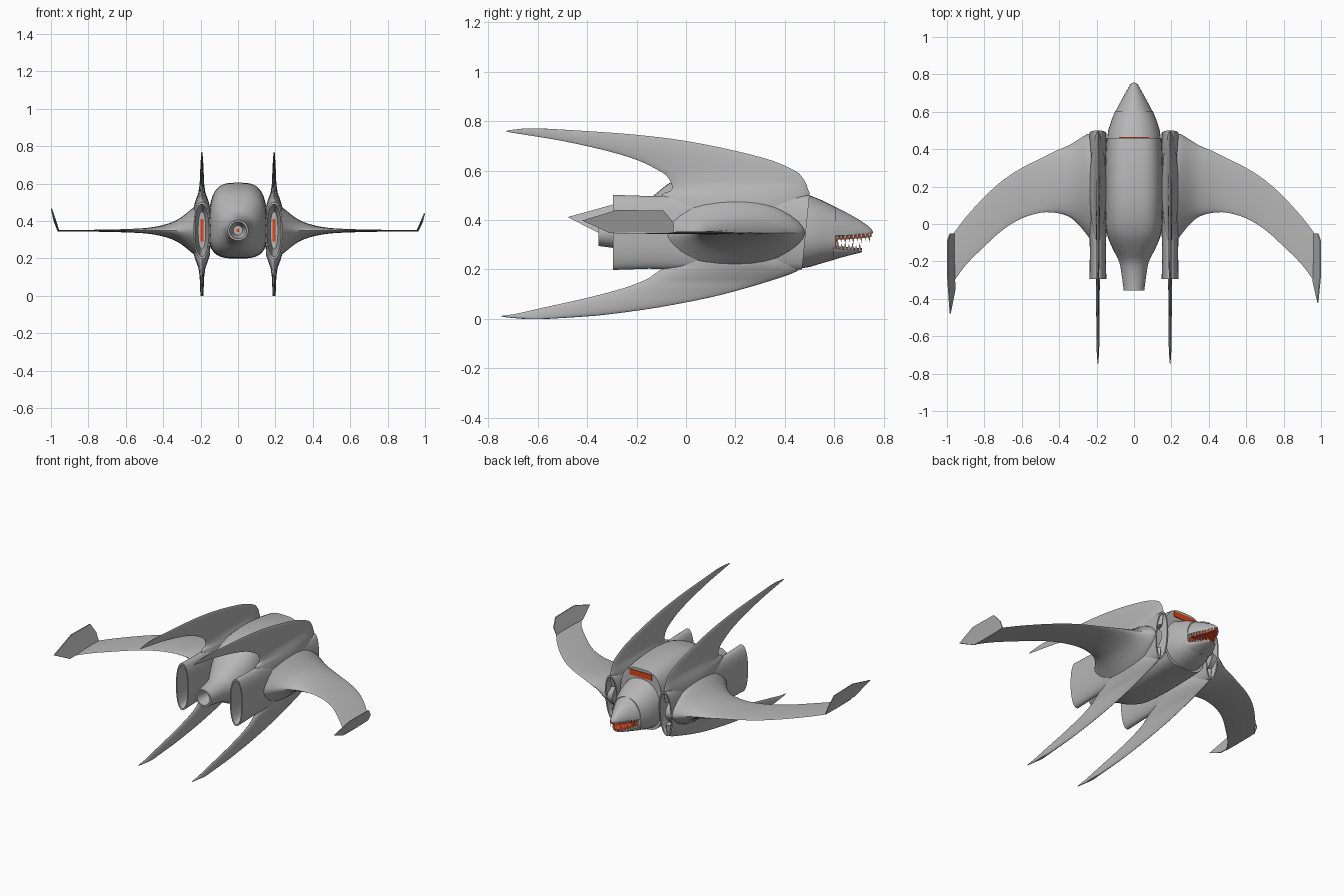
import bpy, bmesh
from math import cos, sin, pi, radians
from mathutils import Vector, Matrix

if "Cube" in bpy.data.objects:
    bpy.data.objects.remove(bpy.data.objects["Cube"])


def material(name, rgb):
    m = bpy.data.materials.new(name)
    m.use_nodes = True
    m.diffuse_color = (*rgb, 1)
    m.node_tree.nodes["Principled BSDF"].inputs["Base Color"].default_value = (*rgb, 1)
    return m


HULL = material("hull grey", (0.47, 0.47, 0.47))
RED = material("glowing red", (0.75, 0.06, 0.01))
TOOTH = material("tooth white", (0.8, 0.8, 0.78))
MID = 0.35      # height of the wing plane
POD_X = 0.193   # sideways position of pods and fins


def finish(name, bm, mat, mirror=False, angle=40):
    bmesh.ops.recalc_face_normals(bm, faces=bm.faces)
    me = bpy.data.meshes.new(name)
    bm.to_mesh(me)
    bm.free()
    me.materials.append(mat)
    ob = bpy.data.objects.new(name, me)
    bpy.context.scene.collection.objects.link(ob)
    bpy.ops.object.select_all(action='DESELECT')
    ob.select_set(True)
    bpy.context.view_layer.objects.active = ob
    bpy.ops.object.shade_smooth_by_angle(angle=radians(angle))
    if mirror:
        ob.modifiers.new("Mirror", 'MIRROR').use_mirror_merge = False
    return ob


def loft(name, rings, mat, mirror=False, angle=40):
    """Skin a list of equal-length point rings and cap both ends."""
    bm = bmesh.new()
    loops = [[bm.verts.new(p) for p in r] for r in rings]
    n = len(loops[0])
    for a, b in zip(loops, loops[1:]):
        for i in range(n):
            j = (i + 1) % n
            bm.faces.new((a[i], a[j], b[j], b[i]))
    bm.faces.new(loops[0])
    bm.faces.new(loops[-1])
    return finish(name, bm, mat, mirror, angle)


def box(name, centre, size, mat, mirror=False):
    bm = bmesh.new()
    bmesh.ops.create_cube(bm, size=1, matrix=Matrix.Translation(centre) @ Matrix.Diagonal((*size, 1)))
    return finish(name, bm, mat, mirror)


def dense(rows, n=3):
    """Catmull-Rom refinement of a table of section values."""
    out = []
    for k in range(len(rows) - 1):
        p = [rows[min(max(k + d, 0), len(rows) - 1)] for d in (-1, 0, 1, 2)]
        for s in range(n):
            t = s / n
            out.append([b + t / 2 * (c - a + t * (2*a - 5*b + 4*c - d + t * (3*(b - c) + d - a)))
                        for a, b, c, d in zip(*p)])
    return out + [list(rows[-1])]


def lerp(table, v):
    for (a, fa), (b, fb) in zip(table, table[1:]):
        if v <= b:
            return fa + (fb - fa) * max(0, (v - a) / (b - a))
    return table[-1][1]


def section(y, hw, top, mid, low, e=2, x=0, n=40):
    """Upright rounded section: widest at mid, with separate top and bottom."""
    ring = []
    for i in range(n):
        c, s = cos(2*pi*i/n), sin(2*pi*i/n)
        px = hw * abs(c)**(2/e) * (1 if c > 0 else -1)
        pz = abs(s)**(2/e) * ((top - mid) if s > 0 else (low - mid))
        ring.append((x + px, y, mid + pz))
    return ring


def lens(back, front, half, n=14):
    """Closed (y, offset) blade section, sharp at both ends."""
    pts = []
    for i in range(2 * n):
        u = (1 - cos(pi * i / n)) / 2
        h = half * (4 * u * (1 - u))**0.6
        pts.append((back + (front - back) * u, h if i < n else -h))
    return pts


# Main body with a domed back, tapering to a hollow tail nozzle
body = dense([(0.46, 0.148, 0.58, MID, 0.2, 3.2), (0.3, 0.155, 0.602, MID, 0.2, 3.2),
              (0.1, 0.155, 0.602, MID, 0.2, 3.2), (-0.04, 0.148, 0.565, MID, 0.21, 3),
              (-0.13, 0.115, 0.5, MID, 0.235, 2.5), (-0.2, 0.08, 0.44, MID, 0.27, 2.1),
              (-0.28, 0.065, 0.415, MID, 0.285, 2), (-0.355, 0.055, 0.405, MID, 0.295, 2)])
body += [(-0.355, 0.045, MID + 0.045, MID, MID - 0.045, 2), (-0.25, 0.025, MID + 0.025, MID, MID - 0.025, 2)]
loft("body", [section(*r) for r in body], HULL)
box("tail_glow", (0, -0.253, MID), (0.016, 0.004, 0.016), RED)
box("visor", (0, 0.462, 0.544), (0.16, 0.006, 0.036), RED)

# Engine pods, hollow at both ends, with raked intakes
pod = [(0.4, 0.02, 0.08), (0.5, 0.037, 0.138), (0.5, 0.045, 0.15), (0.3, 0.046, 0.152),
       (0, 0.046, 0.15), (-0.15, 0.043, 0.147), (-0.295, 0.045, 0.152),
       (-0.295, 0.038, 0.14), (-0.12, 0.02, 0.1)]
rings = []
for y, hw, hz in pod:
    rake = 0.1 if y > 0.3 else 0
    rings.append([(px, py - rake * (0.5 - pz), pz)
                  for px, py, pz in section(y, hw, MID + hz, MID, MID - hz, 2.2, POD_X)])
loft("engine_pods", rings, HULL, True)
box("engine_glow", (POD_X, -0.123, MID), (0.017, 0.006, 0.12), RED, True)

# Swept blade fins, as level slices (height, back, front)
upper = [(0.42, -0.12, 0.485), (0.5, -0.1, 0.5), (0.52, -0.06, 0.495), (0.55, -0.06, 0.485),
         (0.58, -0.08, 0.465), (0.6, -0.11, 0.44), (0.64, -0.19, 0.35), (0.68, -0.32, 0.2),
         (0.72, -0.5, 0), (0.745, -0.65, -0.2), (0.76, -0.73, -0.4), (0.77, -0.66, -0.57)]
lower = [(0.27, -0.05, 0.475), (0.22, -0.06, 0.47), (0.2, -0.1, 0.46), (0.18, -0.13, 0.42),
         (0.16, -0.16, 0.36), (0.125, -0.25, 0.245), (0.085, -0.4, 0.09), (0.045, -0.58, -0.12),
         (0.02, -0.69, -0.3), (0.01, -0.75, -0.4), (0, -0.66, -0.56)]
fin_half = [(0.07, 0.046), (0.13, 0.043), (0.16, 0.034), (0.2, 0.019), (0.25, 0.012), (0.35, 0.008), (0.42, 0.003)]
for name, rows in (("upper_fins", upper), ("lower_fins", lower)):
    loft(name, [[(POD_X + o, y, z) for y, o in lens(b, f, lerp(fin_half, abs(z - MID)))]
                for z, b, f in dense(rows)], HULL, True)

# Crescent wings (span, back, front, half thickness) flaring into the pods
wing = [(0.19, -0.12, 0.485, 0.152), (0.22, -0.1, 0.48, 0.138), (0.25, -0.06, 0.48, 0.115),
        (0.3, 0, 0.45, 0.075), (0.35, 0.04, 0.42, 0.047), (0.42, 0.06, 0.39, 0.026),
        (0.5, 0.06, 0.35, 0.014), (0.6, 0.03, 0.3, 0.009), (0.7, -0.03, 0.235, 0.006),
        (0.8, -0.12, 0.145, 0.005), (0.9, -0.22, 0.035, 0.004), (0.965, -0.31, -0.05, 0.003)]
loft("wings", [[(x, y, MID - 0.002 + o) for y, o in lens(b, f, t)]
               for x, b, f, t in dense(wing)], HULL, True)

# Upturned winglets, the right one a little larger
plate = [(0.963, -0.05, 0), (0.983, -0.05, 0.04), (0.997, -0.09, 0.09), (0.997, -0.28, 0.093),
         (0.983, -0.42, 0.05), (0.958, -0.31, 0)]
for name, side, grow in (("left_winglet", 1, 1), ("right_winglet", -1, 1.28)):
    pts = [(side * x, y if y > -0.3 else y * (1 + (grow - 1) / 2), MID - 0.002 + h * grow) for x, y, h in plate]
    loft(name, [[(x + d, y, z) for x, y, z in pts] for d in (-0.003, 0.003)], HULL)

# Head: skull, upper beak and lower jaw
skull = [(0.44, 0.145, 0.525, 0.34, 0.2), (0.5, 0.138, 0.5, 0.34, 0.21), (0.55, 0.122, 0.48, 0.335, 0.225),
         (0.605, 0.1, 0.453, 0.33, 0.241)]
beak = [(0.595, 0.102, 0.458, 0.336, 0.33), (0.65, 0.074, 0.43, 0.338, 0.333), (0.7, 0.046, 0.402, 0.342, 0.338),
        (0.735, 0.026, 0.378, 0.345, 0.341), (0.75, 0.015, 0.364, 0.348, 0.344), (0.756, 0.005, 0.354, 0.35, 0.347)]
jaw = [(0.595, 0.099, 0.29, 0.285, 0.239), (0.65, 0.068, 0.284, 0.28, 0.254),
       (0.69, 0.042, 0.279, 0.276, 0.264), (0.712, 0.018, 0.277, 0.275, 0.27)]
loft("skull", [section(*r, 2.2) for r in skull], HULL)
loft("beak", [section(*r, 1.9) for r in beak], HULL)
loft("lower_jaw", [section(*r, 2) for r in jaw], HULL)

# Red gums and the back of the mouth
box("mouth_back", (0, 0.606, 0.31), (0.17, 0.006, 0.045), RED)
for name, rows, low, high in (("upper_gum", beak[:5], -0.016, 0.002), ("lower_gum", jaw, 0.003, 0.011)):
    loft(name, [[(sx * hw * 0.85, y, mid + h) for sx, h in ((-1, low), (1, low), (1, high), (-1, high))]
                for y, hw, top, mid, bottom in rows], RED)

# Teeth in rows along both jaws
for name, rows, first, last, base, tip, count in (
        ("upper_teeth", beak, 0.612, 0.742, 0.001, -0.038, 9), ("lower_teeth", jaw, 0.615, 0.703, 0, 0.033, 7)):
    bm = bmesh.new()
    for i in range(count):
        y = first + (last - first) * i / (count - 1)
        x = lerp([(r[0], r[1]) for r in rows], y) * 0.9
        z = lerp([(r[0], r[3]) for r in rows], y)
        size = 1 - 0.25 * (i % 2)
        a, b = Vector((x, y, z + base)), Vector((x, y, z + tip * size))
        turn = (b - a).to_track_quat('Z', 'Y').to_matrix().to_4x4()
        bmesh.ops.create_cone(bm, cap_ends=True, segments=6, radius1=0.006, radius2=0,
                              depth=(b - a).length, matrix=Matrix.Translation((a + b) / 2) @ turn)
    finish(name, bm, TOOTH, True)
